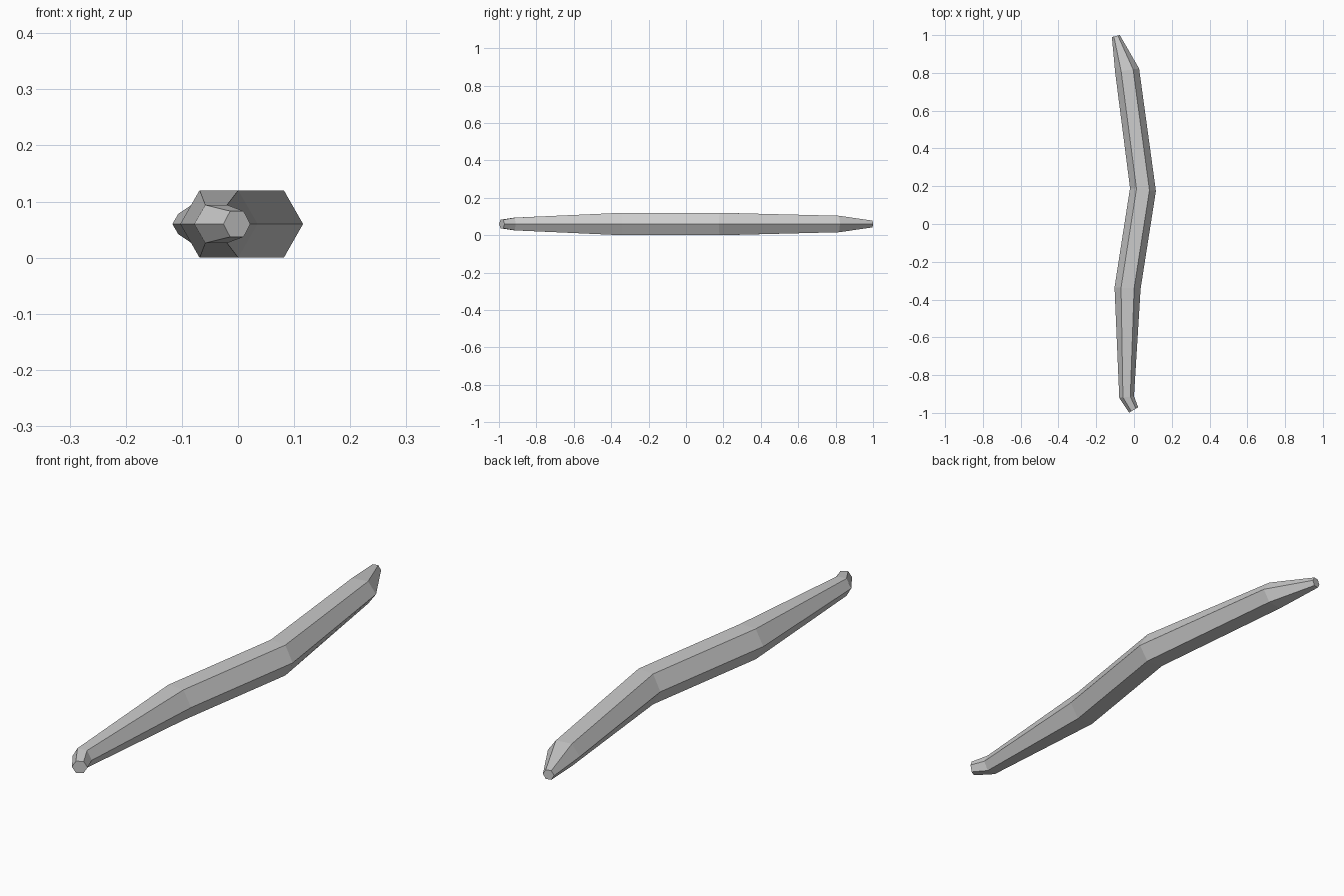
import bpy, bmesh, math
from mathutils import Vector

if "Cube" in bpy.data.objects:
    bpy.data.objects.remove(bpy.data.objects["Cube"])

# Cross-sections along the stick: left corner (x, y), right corner (x, y), half height
SECTIONS = [
    ((-0.026, -0.999), (0.022, -0.970), 0.023),
    ((-0.078, -0.920), (0.000, -0.912), 0.034),
    ((-0.103, -0.335), (0.035, -0.343), 0.060),
    ((-0.021, 0.190), (0.116, 0.175), 0.060),
    ((-0.100, 0.805), (0.027, 0.823), 0.044),
    ((-0.117, 0.990), (-0.075, 1.000), 0.018),
]
SIDES = 6
MID_Z = 0.06

grey = bpy.data.materials.new("plain grey")
grey.diffuse_color = (0.6, 0.6, 0.6, 1)
grey.use_nodes = True
grey.node_tree.nodes["Principled BSDF"].inputs["Base Color"].default_value = grey.diffuse_color


def add_ring(bm, left, right, half_height):
    left, right = Vector((*left, MID_Z)), Vector((*right, MID_Z))
    centre, half = (left + right) / 2, (right - left) / 2
    up = Vector((0, 0, half_height / math.sin(math.pi / 3)))
    angles = [2 * math.pi * i / SIDES for i in range(SIDES)]
    return [bm.verts.new(centre + half * math.cos(a) + up * math.sin(a)) for a in angles]


# Bent six-sided stick, lofted through the sections
bm = bmesh.new()
rings = [add_ring(bm, *s) for s in SECTIONS]
for a, b in zip(rings, rings[1:]):
    for i in range(SIDES):
        j = (i + 1) % SIDES
        bm.faces.new((a[i], a[j], b[j], b[i]))

# End caps
bm.faces.new(rings[0])
bm.faces.new(rings[-1])
bmesh.ops.recalc_face_normals(bm, faces=bm.faces)

mesh = bpy.data.meshes.new("bent_stick")
bm.to_mesh(mesh)
bm.free()
mesh.materials.append(grey)
bpy.context.collection.objects.link(bpy.data.objects.new("bent_stick", mesh))
